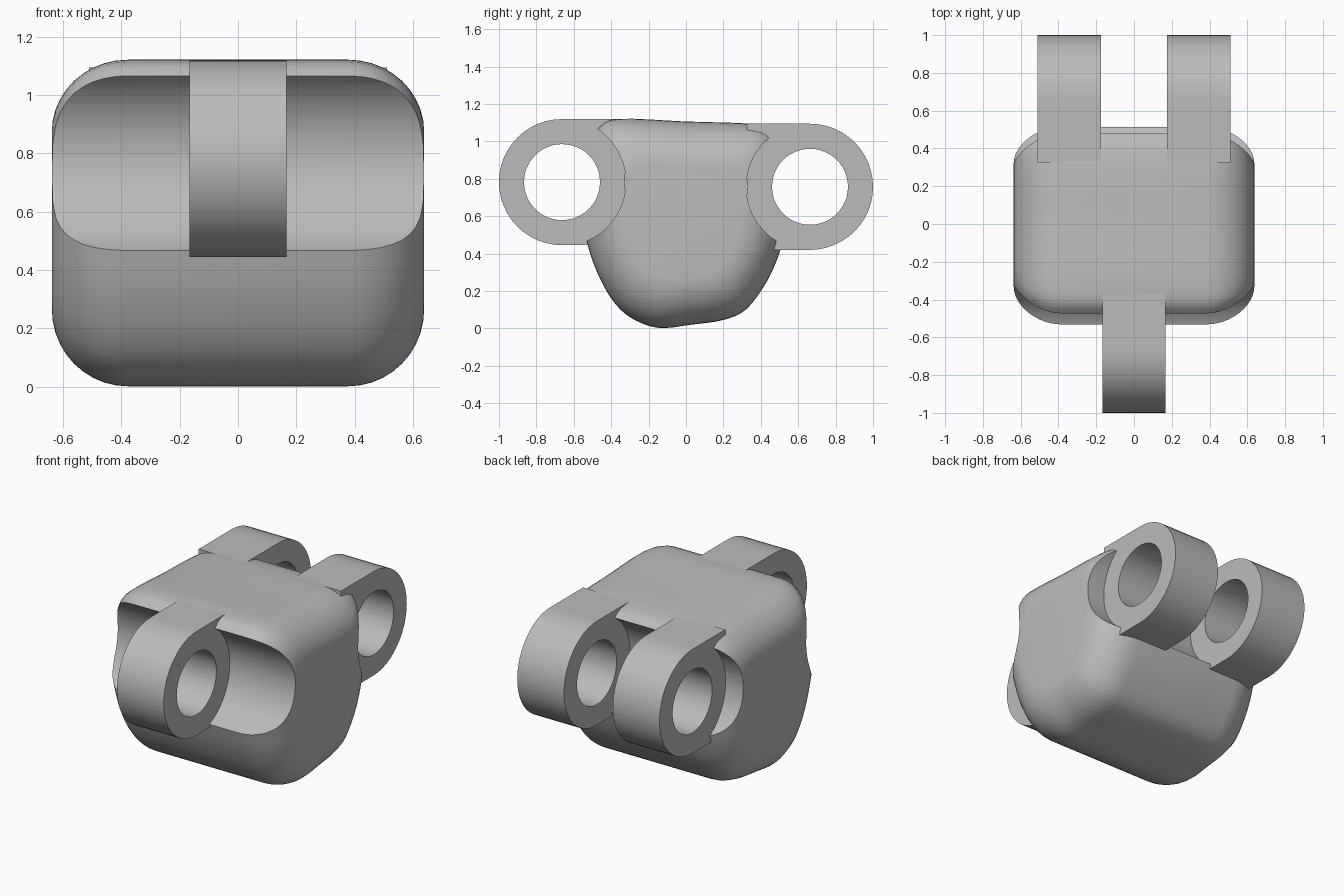
import bpy, bmesh
from math import sin, cos, pi, radians
from mathutils import Matrix, Vector

cube = bpy.data.objects.get("Cube")
if cube:
    bpy.data.objects.remove(cube, do_unlink=True)

grey = bpy.data.materials.new("plain grey")
grey.use_nodes = True
GREY = (0.5, 0.5, 0.5, 1)
grey.diffuse_color = GREY
grey.node_tree.nodes["Principled BSDF"].inputs["Base Color"].default_value = GREY

FRONT_PIN, REAR_PIN = (-0.663, 0.782), (0.663, 0.757)   # pin axes as (y, z)
LUG_R, HOLE_R, GROOVE_R = 0.337, 0.203, 0.341


def make_object(name, bm):
    bmesh.ops.recalc_face_normals(bm, faces=bm.faces[:])
    mesh = bpy.data.meshes.new(name)
    bm.to_mesh(mesh)
    bm.free()
    mesh.materials.append(grey)
    obj = bpy.data.objects.new(name, mesh)
    bpy.context.collection.objects.link(obj)
    return obj


def activate(obj):
    bpy.ops.object.select_all(action='DESELECT')
    obj.select_set(True)
    bpy.context.view_layer.objects.active = obj


def smooth(obj):
    activate(obj)
    bpy.ops.object.shade_smooth_by_angle(angle=radians(30))


def bridge(bm, a, b):
    for i in range(len(a)):
        j = (i + 1) % len(a)
        bm.faces.new((a[i], a[j], b[j], b[i]))


def closed_spline(points, steps=4):
    """Smooth closed curve through the points."""
    pts = [Vector(p) for p in points]
    out, n = [], len(pts)
    for i in range(n):
        a, b, c, d = (pts[(i + k) % n] for k in (-1, 0, 1, 2))
        for s in range(steps):
            t = s / steps
            out.append(b + (c - a) * t / 2 + (2 * a - 5 * b + 4 * c - d) * t * t / 2
                       + (3 * b - a - 3 * c + d) * t ** 3 / 2)
    return out


# Body: side profile lofted across x, shrinking round both ends
profile = closed_spline([
    (-.36, 1.12), (-.47, 1.07), (-.545, .96), (-.58, .8), (-.57, .62), (-.53, .46),
    (-.48, .31), (-.4, .16), (-.3, .06), (-.15, .003), (.03, .02), (.2, .045),
    (.32, .1), (.42, .23), (.48, .35), (.52, .47), (.555, .62), (.565, .78),
    (.54, .93), (.48, 1.045), (.36, 1.092), (0, 1.106)])
centre, half_width, rounding, steps = Vector((0, 0.58)), 0.638, 0.26, 10
stations = []
for i in range(steps + 1):
    t = i / steps * pi / 2
    stations.append((half_width - rounding + rounding * sin(t), 1 - 0.456 * (1 - cos(t))))
stations = [(-x, s) for x, s in reversed(stations)] + stations
bm = bmesh.new()
rings = []
for x, s in stations:
    ring = [centre + (p - centre) * s for p in profile]
    rings.append([bm.verts.new((x, p.x, p.y)) for p in ring])
for a, b in zip(rings, rings[1:]):
    bridge(bm, a, b)
bm.faces.new(rings[0])
bm.faces.new(rings[-1])
body = make_object("body", bm)

# Round clearance grooves along the front and back of the body
for name, (y, z) in (("front_groove", FRONT_PIN), ("rear_groove", REAR_PIN)):
    bm = bmesh.new()
    bmesh.ops.create_cone(bm, cap_ends=True, segments=96, radius1=GROOVE_R,
                          radius2=GROOVE_R, depth=2,
                          matrix=Matrix.Translation((0, y, z)) @ Matrix.Rotation(pi / 2, 4, 'Y'))
    cutter = make_object(name, bm)
    cutter.hide_render = True
    activate(body)
    mod = body.modifiers.new(name, 'BOOLEAN')
    mod.operation = 'DIFFERENCE'
    mod.solver = 'EXACT'
    mod.object = cutter
    bpy.ops.object.modifier_apply(modifier=mod.name)
    bpy.data.objects.remove(cutter, do_unlink=True)
smooth(body)


# Lugs: round outer end, square inner end sunk into the body, pin hole through
def lug(name, x0, x1, pin, inward):
    bm = bmesh.new()
    n, loops = 48, []
    for x in (x0, x1):
        outer, inner = [], []
        for i in range(n):
            c, s = cos(2 * pi * i / n), sin(2 * pi * i / n)
            r = LUG_R if c <= 0 else LUG_R / max(abs(s), c)
            for loop, radius in ((outer, r), (inner, HOLE_R)):
                loop.append(bm.verts.new((x, pin[0] + inward * c * radius, pin[1] + s * radius)))
        loops += [outer, inner]
    o0, i0, o1, i1 = loops
    for a, b in ((o0, i0), (i0, i1), (i1, o1), (o1, o0)):
        bridge(bm, a, b)
    smooth(make_object(name, bm))


lug("front_lug", -0.167, 0.167, FRONT_PIN, 1)
lug("left_rear_lug", 0.175, 0.51, REAR_PIN, -1)
lug("right_rear_lug", -0.51, -0.175, REAR_PIN, -1)
